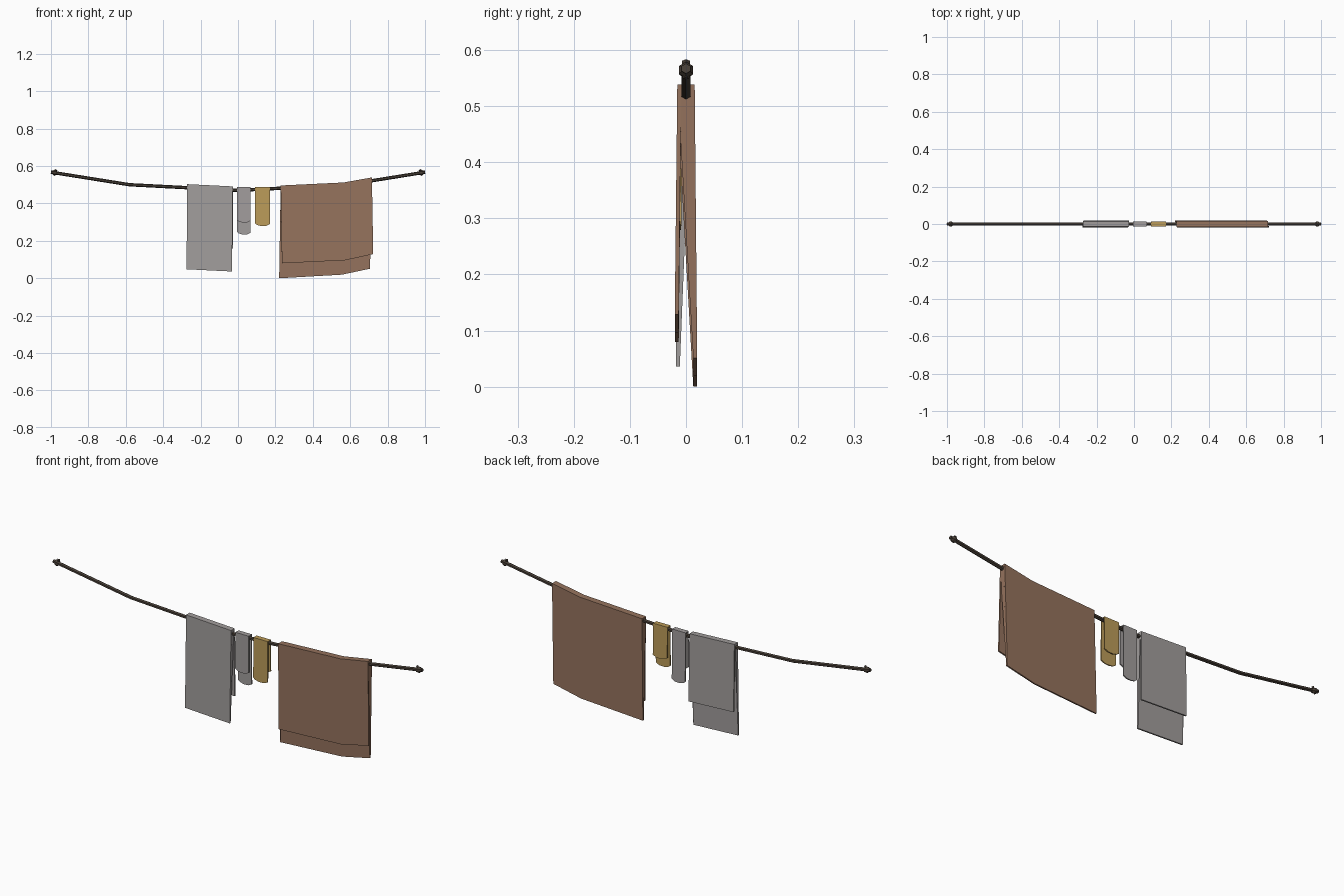
import bpy, bmesh, math
from mathutils import Vector

if "Cube" in bpy.data.objects:
    bpy.data.objects.remove(bpy.data.objects["Cube"])


def material(name, rgb):
    m = bpy.data.materials.new(name)
    m.diffuse_color = (*rgb, 1)
    m.use_nodes = True
    m.node_tree.nodes["Principled BSDF"].inputs["Base Color"].default_value = m.diffuse_color
    return m


ROPE = material("dark rope", (0.065, 0.05, 0.038))
GREY = material("grey cloth", (0.36, 0.34, 0.335))
BROWN = material("brown cloth", (0.30, 0.17, 0.11))
YELLOW = material("mustard cloth", (0.50, 0.33, 0.10))


def loft(name, mat, rings):
    """Skin a row of equal closed rings and cap both ends."""
    bm = bmesh.new()
    rows = [[bm.verts.new(p) for p in r] for r in rings]
    n = len(rows[0])
    for a, b in zip(rows, rows[1:]):
        for i in range(n):
            j = (i + 1) % n
            bm.faces.new((a[i], a[j], b[j], b[i]))
    bm.faces.new(rows[0])
    bm.faces.new(rows[-1])
    bmesh.ops.triangulate(bm, faces=[f for f in bm.faces if len(f.verts) > 4])
    bmesh.ops.recalc_face_normals(bm, faces=bm.faces)
    me = bpy.data.meshes.new(name)
    bm.to_mesh(me)
    bm.free()
    me.materials.append(mat)
    ob = bpy.data.objects.new(name, me)
    bpy.context.collection.objects.link(ob)
    return ob


def tube(name, mat, path, sides=6):
    """path: (x, z, radius) stations in the y = 0 plane."""
    rings = []
    for k, (x, z, r) in enumerate(path):
        a, b = path[max(k - 1, 0)], path[min(k + 1, len(path) - 1)]
        d = Vector((b[0] - a[0], 0, b[1] - a[1])).normalized()
        up = Vector((-d.z, 0, d.x))
        rings.append([Vector((x, 0, z)) + up * (r * math.cos(t))
                      + Vector((0, r * math.sin(t), 0))
                      for t in (math.tau * i / sides for i in range(sides))])
    return loft(name, mat, rings)


def cloth(name, mat, stations, w_top, w_low, t):
    """Folded sheet; stations: (x top, z top, x front, z front, x back, z back)."""
    rings = []
    for xt, zt, xf, zf, xb, zb in stations:
        rings.append([
            (xf, -w_low, zf), (xt, -w_top, zt), (xt, w_top, zt), (xb, w_low, zb),
            (xb, w_low - t, zb), (xt, w_top - t, zt - t),
            (xt, t - w_top, zt - t), (xf, t - w_low, zf)])
    return loft(name, mat, rings)


# Sagging line
R = 0.009
tube("rope", ROPE, [(-1, 0.567, R), (-0.58, 0.50, R), (0, 0.47, R),
                    (0.57, 0.498, R), (1, 0.567, R)])

# Knots and loose tails at both ends
for s, side in ((-1, "left"), (1, "right")):
    tube(side + "_knot", ROPE, [(s * 0.968, 0.562, 0.009), (s * 0.975, 0.563, 0.014),
                                (s * 0.985, 0.565, 0.014), (s * 0.992, 0.566, 0.009)])
    tube(side + "_knot_tail", ROPE, [(s * 0.985, 0.550, 0.006), (s * 0.972, 0.581, 0.007)], 4)

# Large cloths
cloth("grey_towel", GREY,
      [(-0.272, 0.503, -0.275, 0.048, -0.270, 0.172),
       (-0.028, 0.491, -0.032, 0.036, -0.026, 0.160)], 0.014, 0.018, 0.007)
cloth("brown_blanket", BROWN,
      [(0.228, 0.496, 0.235, 0.080, 0.220, 0.0),
       (0.565, 0.512, 0.572, 0.096, 0.555, 0.019),
       (0.716, 0.539, 0.723, 0.129, 0.706, 0.051)], 0.0155, 0.020, 0.007)

# Small cloths with rounded lower hems
def small(name, mat, x0, x1, top, zf, zb):
    st = []
    for u, lift in ((0, 0.013), (0.15, 0.005), (0.4, 0), (0.75, 0.001), (1, 0.010)):
        x = x0 + (x1 - x0) * u
        st.append((x, top, x, zf + lift, x + 0.001, zb + lift))
    cloth(name, mat, st, 0.0125, 0.0135, 0.005)


small("grey_sock", GREY, -0.006, 0.067, 0.488, 0.298, 0.234)
small("mustard_sock", YELLOW, 0.092, 0.170, 0.489, 0.279, 0.325)
